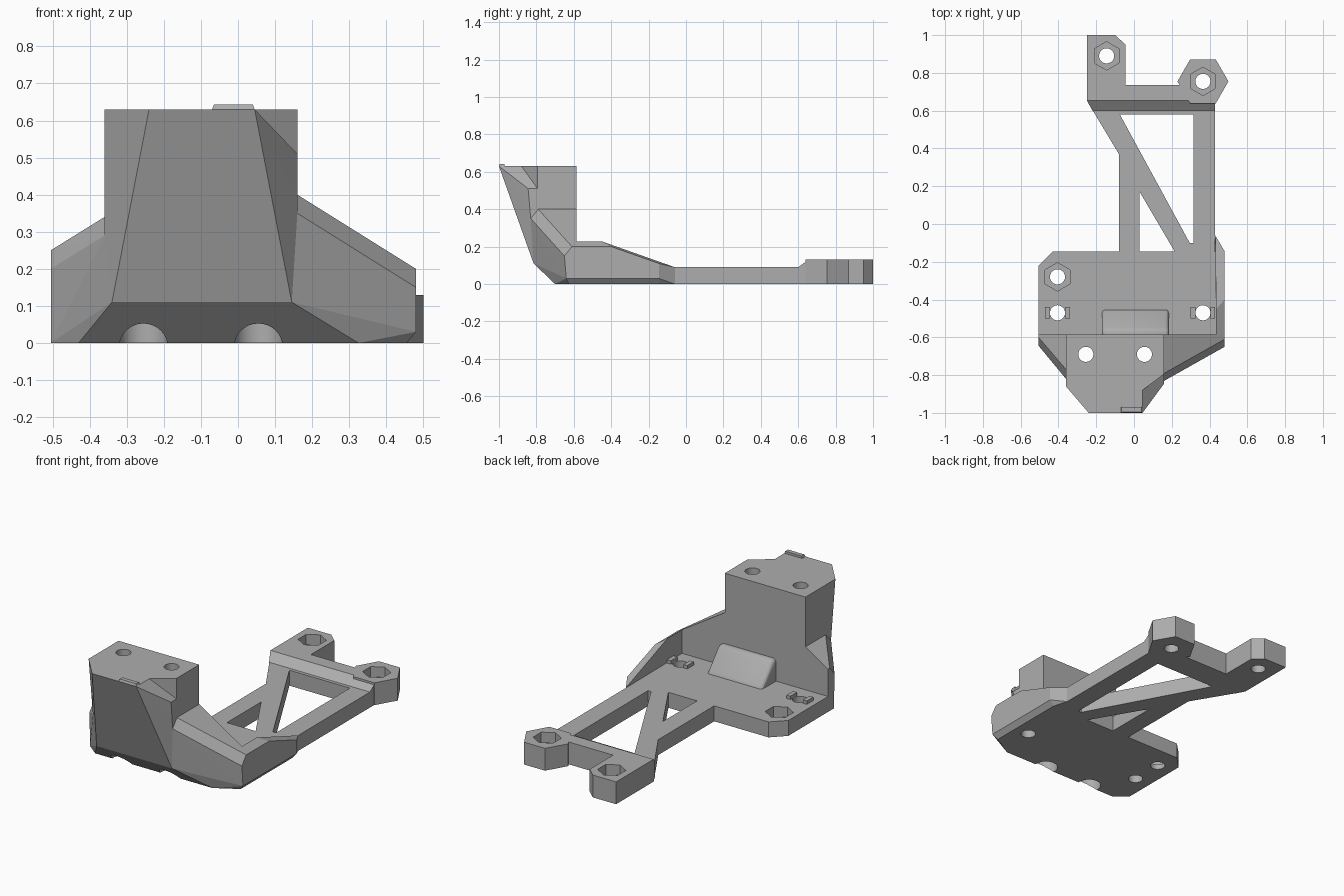
import bpy, bmesh, math
from mathutils import Matrix

if "Cube" in bpy.data.objects:
    bpy.data.objects.remove(bpy.data.objects["Cube"], do_unlink=True)

grey = bpy.data.materials.new("plain_grey")
grey.use_nodes = True
tone = (0.42, 0.42, 0.42, 1)
grey.diffuse_color = tone
grey.node_tree.nodes["Principled BSDF"].inputs["Base Color"].default_value = tone

FLOOR, PAD, TOP, BACK = 0.09, 0.13, 0.63, -0.585


def finish(name, bm):
    bmesh.ops.recalc_face_normals(bm, faces=bm.faces)
    mesh = bpy.data.meshes.new(name)
    bm.to_mesh(mesh)
    bm.free()
    mesh.materials.append(grey)
    ob = bpy.data.objects.new(name, mesh)
    bpy.context.scene.collection.objects.link(ob)
    return ob


def hull(name, points):
    bm = bmesh.new()
    for p in points:
        bm.verts.new(p)
    res = bmesh.ops.convex_hull(bm, input=bm.verts)
    junk = {g for k in ("geom_interior", "geom_unused") for g in res[k]
            if isinstance(g, bmesh.types.BMVert)}
    bmesh.ops.delete(bm, geom=list(junk), context="VERTS")
    bmesh.ops.dissolve_limit(bm, angle_limit=0.01, verts=bm.verts, edges=bm.edges)
    return finish(name, bm)


def prism(name, outline, z0, z1):
    bm = bmesh.new()
    face = bm.faces.new([bm.verts.new((x, y, z0)) for x, y in outline])
    up = bmesh.ops.extrude_face_region(bm, geom=[face])["geom"]
    bmesh.ops.translate(bm, vec=(0, 0, z1 - z0),
                        verts=[g for g in up if isinstance(g, bmesh.types.BMVert)])
    return finish(name, bm)


def ring(name, x, y, r, z0, z1, sides=32, turn=0.0):
    pts = [(x + r * math.cos(turn + i * math.tau / sides),
            y + r * math.sin(turn + i * math.tau / sides)) for i in range(sides)]
    return prism(name, pts, z0, z1)


def box(name, x0, x1, y0, y1, z0, z1):
    return prism(name, [(x0, y0), (x1, y0), (x1, y1), (x0, y1)], z0, z1)


def cut(ob, cutters):
    for c in cutters:
        c.hide_render = True
        mod = ob.modifiers.new("cut", "BOOLEAN")
        mod.operation, mod.solver, mod.object = "DIFFERENCE", "EXACT", c
    deps = bpy.context.evaluated_depsgraph_get()
    deps.update()
    mesh = bpy.data.meshes.new_from_object(ob.evaluated_get(deps))
    ob.modifiers.clear()
    ob.data = mesh


def nut_cutters(x, y, top):
    return [ring("bolt_cutter", x, y, 0.04, -0.1, 0.3),
            ring("nut_cutter", x, y, 0.075, top - 0.06, 0.3, 6, math.pi / 2)]


# Tower with leaning front panel
tower = hull("tower", [
    (-.36, BACK, TOP), (.16, BACK, TOP), (.16, -.855, TOP), (.045, -1, TOP),
    (-.24, -1, TOP), (-.36, -.86, TOP), (.16, -.83, .35), (-.36, -.82, .29),
    (-.34, -.815, .11), (.145, -.815, .11), (-.36, -.70, 0), (.16, -.70, 0),
    (-.36, BACK, 0), (.16, BACK, 0)])
scoop_edge = [(.045, -1.2), (.045, -.88), (.09, -.865), (.13, -.835), (.165, -.79),
              (.25, -.79), (.25, -1.2)]
scoop = hull("scoop_cutter", [(x, y, z) for x, y in scoop_edge
                              for z in (0.8, TOP - (x - .045) * 1.04)])
tower_holes = [scoop]
for x in (-.255, .055):
    tower_holes += [ring("screw_cutter", x, -.69, .04, -.1, .8),
                    ring("counterbore_cutter", x, -.69, .065, -.1, .2)]
cut(tower, tower_holes)

# Small lip on the tower's front edge
hull("top_lip", [(x, y, z) for x0, x1, y0, z in ((-.07, .045, -1, TOP), (-.065, .04, -.995, .643))
                 for x in (x0, x1) for y in (y0, -.97)])

# Sloping shoulders either side of the tower
hull("left_shoulder", [
    (.145, BACK, .4), (.16, BACK, .4), (.48, BACK, .2), (.16, -.79, .4), (.48, -.61, .2),
    (.16, -.83, .35), (.48, -.65, .15), (.48, -.64, .03), (.455, -.625, 0),
    (.325, -.70, 0), (.145, -.815, .11), (.145, -.70, 0), (.145, BACK, 0),
    (.455, BACK, 0), (.48, BACK, .03)])
hull("right_shoulder", [
    (-.34, BACK, .34), (-.36, BACK, .34), (-.505, BACK, .25), (-.36, -.77, .34),
    (-.505, -.60, .25), (-.36, -.82, .29), (-.505, -.645, .2), (-.505, -.64, 0),
    (-.43, -.70, 0), (-.34, -.815, .11), (-.34, -.70, 0), (-.34, BACK, 0), (-.505, BACK, 0)])

# Base plate
plate = prism("base_plate", [(-.505, -.6), (.455, -.6), (.455, -.145), (-.43, -.145),
                             (-.505, -.22)], 0, FLOOR)
cut(plate, nut_cutters(-.405, -.28, FLOOR)
    + [ring("bolt_cutter", x, -.47, .04, -.1, .3) for x in (-.405, .365)])

# Raised side rail
hull("side_rail", [
    (.435, BACK, 0), (.455, BACK, 0), (.48, BACK, .03), (.48, BACK, .2), (.435, BACK, .228),
    (.435, -.45, .228), (.48, -.40, .2), (.48, -.145, .11), (.435, -.145, .11),
    (.48, -.145, .03), (.455, -.145, 0), (.43, -.06, 0), (.43, -.06, FLOOR), (.43, -.145, 0)])

# Wedge behind the tower, with softened edges
wedge = hull("wedge", [(x, y, z) for x in (-.17, .185)
                       for y, z in ((-.45, .05), (-.45, FLOOR), (-.56, .22), (-.62, .22), (-.62, .05))])
soft = wedge.modifiers.new("soft", "BEVEL")
soft.width, soft.segments = .02, 3
cut(wedge, [])

# Clips beside the plate holes
for x in (-.405, .365):
    for side in (-1, 1):
        box("clip", *sorted((x + side * .04, x + side * .065)), -.5, -.44, FLOOR - .02, FLOOR + .02)

# Open truss arm
truss = prism("truss_arm", [(-.08, -.16), (.43, -.16), (.43, .62), (-.23, .62), (-.08, .37)],
              0, FLOOR)
cut(truss, [prism("truss_cutter", t, -.1, .3) for t in (
    [(-.075, .58), (.315, .58), (.315, -.1), (.295, -.1)],
    [(.03, .17), (.03, -.145), (.215, -.145)])])

# Ramped cross bar and the two end pads
bar = hull("cross_bar", [
    (-.22, .6, 0), (.43, .6, 0), (-.22, .6, FLOOR), (.43, .6, FLOOR),
    (-.25, .655, 0), (-.25, .655, PAD), (.43, .655, PAD),
    (-.25, .735, 0), (.43, .735, 0), (-.25, .735, PAD), (.43, .735, PAD)])
square_pad = prism("square_pad", [(-.25, .66), (-.045, .66), (-.045, .95), (-.1, 1), (-.25, 1)], 0, PAD)
hex_pad = ring("hex_pad", .365, .755, .135, 0, PAD, 6)
cut(square_pad, nut_cutters(-.145, .89, PAD))
hex_cutters = nut_cutters(.365, .755, PAD)
cut(hex_pad, hex_cutters)
cut(bar, hex_cutters)

# Clear the cutters and shade the curved walls
for ob in list(bpy.context.scene.collection.objects):
    if "_cutter" in ob.name:
        bpy.data.objects.remove(ob, do_unlink=True)
for ob in (tower, plate, wedge, square_pad, hex_pad, bar):
    bpy.ops.object.select_all(action="DESELECT")
    ob.select_set(True)
    bpy.context.view_layer.objects.active = ob
    bpy.ops.object.shade_smooth_by_angle(angle=math.radians(25))
